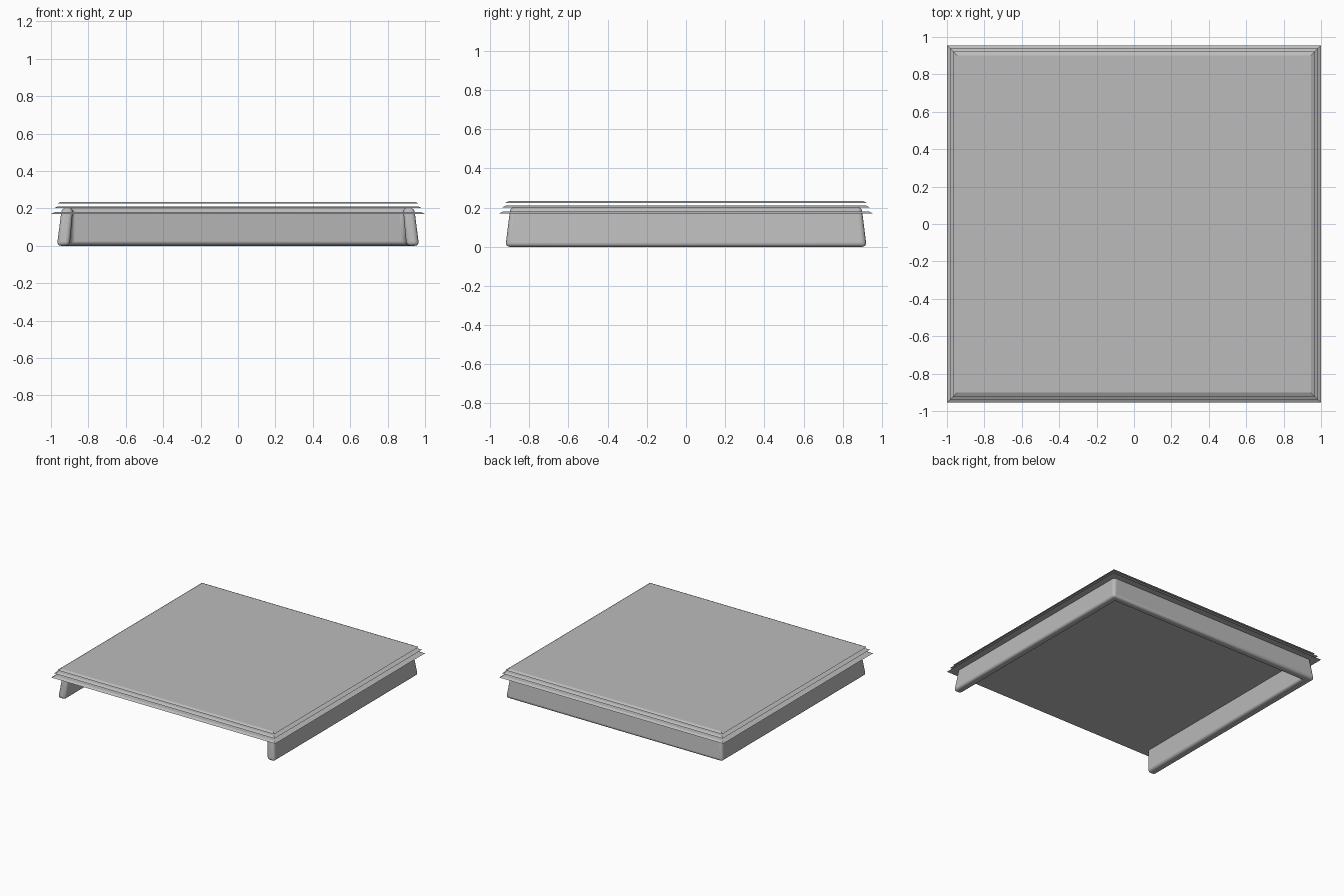
import bpy, bmesh

if "Cube" in bpy.data.objects:
    bpy.data.objects.remove(bpy.data.objects["Cube"])

grey = bpy.data.materials.new("grey")
grey.diffuse_color = (0.5, 0.5, 0.5, 1)
grey.use_nodes = True
grey.node_tree.nodes["Principled BSDF"].inputs["Base Color"].default_value = grey.diffuse_color


def loft(name, bottom, top):
    """Solid between two matching outlines."""
    bm = bmesh.new()
    lo = [bm.verts.new(p) for p in bottom]
    hi = [bm.verts.new(p) for p in top]
    n = len(lo)
    bm.faces.new(lo[::-1])
    bm.faces.new(hi)
    for i in range(n):
        j = (i + 1) % n
        bm.faces.new((lo[i], lo[j], hi[j], hi[i]))
    bmesh.ops.recalc_face_normals(bm, faces=bm.faces)
    me = bpy.data.meshes.new(name)
    bm.to_mesh(me)
    bm.free()
    me.materials.append(grey)
    ob = bpy.data.objects.new(name, me)
    bpy.context.collection.objects.link(ob)
    return ob


def rect(x, y, z):
    return [(-x, -y, z), (x, -y, z), (x, y, z), (-x, y, z)]


# Three thin stacked plates with sloped edges and open gaps between them
for name, x, y, z in (("lower_plate", 1.0, 0.955, 0.17),
                      ("middle_plate", 0.984, 0.939, 0.201),
                      ("top_plate", 0.967, 0.922, 0.225)):
    loft(name, rect(x, y, z), rect(x - 0.02, y - 0.02, z + 0.01))


# U-shaped skirt, open at the front, leaning inwards towards the top
def u_outline(x, y, inner_x, inner_y, z):
    return [(-x, -y, z), (-inner_x, -y, z), (-inner_x, inner_y, z), (inner_x, inner_y, z),
            (inner_x, -y, z), (x, -y, z), (x, y, z), (-x, y, z)]


skirt = loft("skirt", u_outline(0.968, 0.922, 0.90, 0.855, 0),
             u_outline(0.942, 0.897, 0.882, 0.837, 0.203))
bevel = skirt.modifiers.new("rounding", "BEVEL")
bevel.width = 0.022
bevel.segments = 4
bevel.limit_method = "ANGLE"
bpy.context.view_layer.objects.active = skirt
skirt.select_set(True)
bpy.ops.object.shade_smooth_by_angle()
